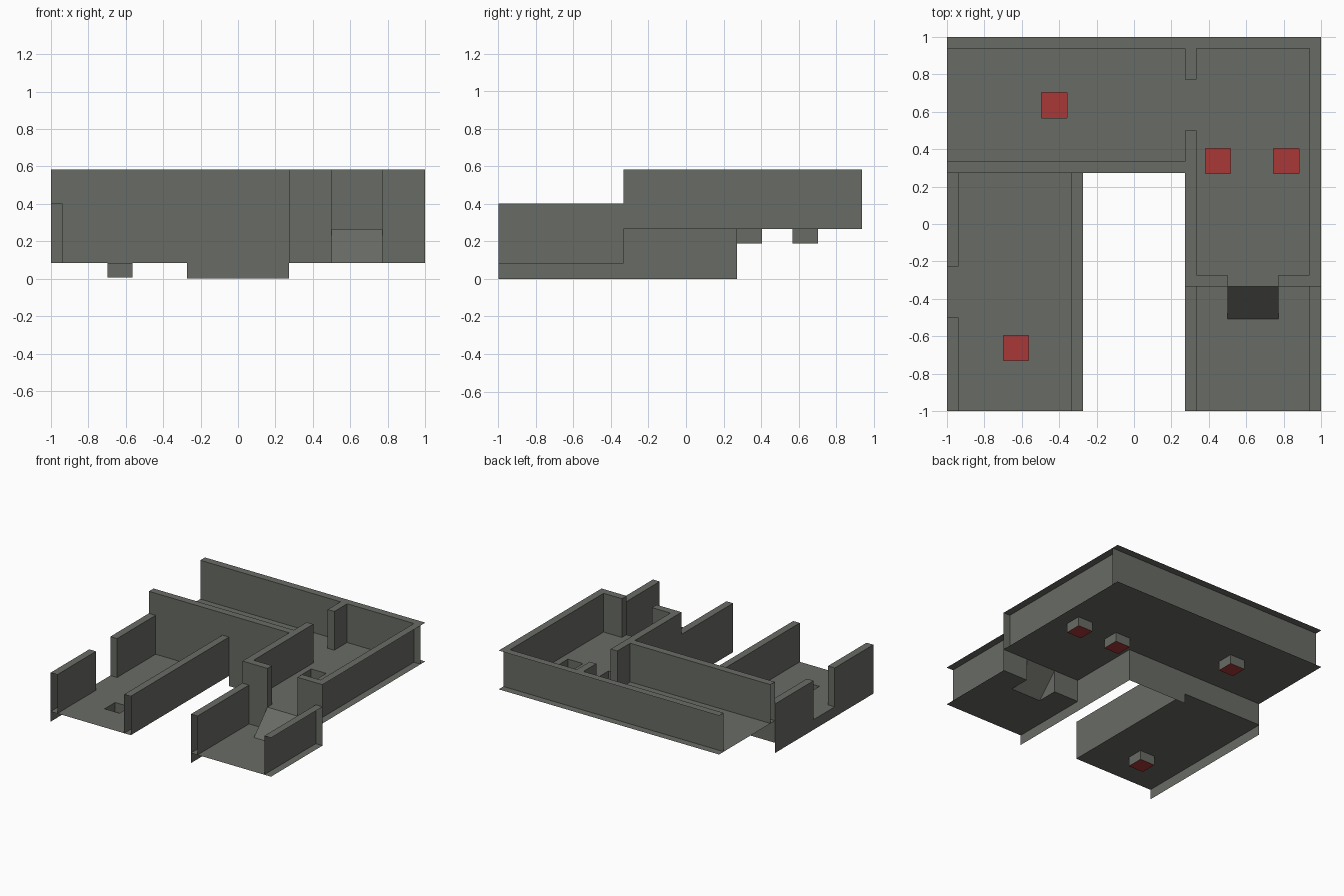
import bpy, bmesh

if "Cube" in bpy.data.objects:
    bpy.data.objects.remove(bpy.data.objects["Cube"])

# ---- main dimensions -------------------------------------------------
A, B, E = 0.273, 0.333, 0.939        # outer wall line, inner wall line, outer-edge wall line
LOW, LOW_TOP = 0.083, 0.402          # lower floor and wall top
UP, UP_TOP = 0.265, 0.583            # upper floor and wall top
PIT, DEPTH = 0.068, 0.076            # half width and depth of floor pits
R0, R1, RY = 0.50, 0.773, -0.508     # ramp sides and foot

def material(name, rgb):
    m = bpy.data.materials.new(name)
    m.diffuse_color = (*rgb, 1)
    m.use_nodes = True
    m.node_tree.nodes["Principled BSDF"].inputs["Base Color"].default_value = m.diffuse_color
    return m

GREY = material("concrete grey", (0.14, 0.148, 0.13))
RED = material("pit red", (0.40, 0.038, 0.038))

def panel(axis, c, u, v, sign=1):
    """Flat rectangle at axis=c, facing the sign direction."""
    pts = [(u[0], v[0]), (u[1], v[0]), (u[1], v[1]), (u[0], v[1])]
    if axis == 'x':
        q = [(c, a, b) for a, b in pts]
    elif axis == 'y':
        q = [(a, c, b) for a, b in reversed(pts)]
    else:
        q = [(a, b, c) for a, b in pts]
    return q if sign > 0 else q[::-1]

def part(name, faces, mat=GREY):
    bm = bmesh.new()
    for f in faces:
        bm.faces.new([bm.verts.new(p) for p in f])
    bmesh.ops.remove_doubles(bm, verts=bm.verts, dist=1e-5)
    me = bpy.data.meshes.new(name)
    bm.to_mesh(me)
    bm.free()
    me.materials.append(mat)
    ob = bpy.data.objects.new(name, me)
    bpy.context.collection.objects.link(ob)
    return ob

def floor(name, z, areas, holes):
    """Union of rectangles (x0,x1,y0,y1) minus holes, cut on a grid."""
    rects = areas + holes
    xs = sorted({x for r in rects for x in r[:2]})
    ys = sorted({y for r in rects for y in r[2:]})
    def inside(r, x, y):
        return r[0] < x < r[1] and r[2] < y < r[3]
    faces = []
    for x in zip(xs, xs[1:]):
        for y in zip(ys, ys[1:]):
            mx, my = sum(x) / 2, sum(y) / 2
            if any(inside(r, mx, my) for r in areas) and not any(inside(r, mx, my) for r in holes):
                faces.append(panel('z', z, x, y))
    part(name, faces)

def wall(name, axis, lo, hi, span, z, top, lo_z=None, hi_z=None, ends=(0, 0)):
    """Wall shell with a cap; lo_z / hi_z = bottom of each side, None leaves that side open."""
    f = []
    if lo_z is not None:
        f.append(panel(axis, lo, span, (lo_z, top), -1))
    if hi_z is not None:
        f.append(panel(axis, hi, span, (hi_z, top), 1))
    other = 'y' if axis == 'x' else 'x'
    f.append(panel('z', top, (lo, hi), span) if axis == 'x' else panel('z', top, span, (lo, hi)))
    for i, sg in ((0, -1), (1, 1)):
        if ends[i]:
            f.append(panel(other, span[i], (lo, hi), (z, top), sg))
    part(name, f)

# ---- floors and pits -------------------------------------------------
def box(cx, cy):
    return (cx - PIT, cx + PIT, cy - PIT, cy + PIT)

upper_pits = [box(-0.427, 0.635), box(0.449, 0.337), box(0.815, 0.337)]
lower_pits = [box(-0.631, -0.663)]
floor("upper_floor", UP, [(-1, 1, A, 1), (A, 1, -B, A)], upper_pits)
floor("left_wing_floor", LOW, [(-1, -A, -1, A)], lower_pits)
floor("right_wing_floor", LOW, [(A, 1, -1, -B)], [(R0, R1, RY, -B)])

for i, (r, z) in enumerate([(p, UP) for p in upper_pits] + [(p, LOW) for p in lower_pits]):
    x, y, h = r[:2], r[2:], (z - DEPTH, z)
    part(f"pit_sides_{i}", [panel('x', x[0], y, h, -1), panel('x', x[1], y, h),
                            panel('y', y[0], x, h, -1), panel('y', y[1], x, h)])
    part(f"pit_bottom_{i}", [panel('z', z - DEPTH, x, y)], RED)

# ---- upper level walls -----------------------------------------------
wall("back_wall", 'y', E, 1, (-1, 1), UP, UP_TOP, lo_z=UP)
wall("room_right_wall", 'x', E, 1, (-B, E), UP, UP_TOP, lo_z=UP)
wall("corridor_front_wall", 'y', A, B, (-1, A), UP, UP_TOP, lo_z=UP, hi_z=UP)
wall("room_left_wall", 'x', A, B, (-B, 0.5), UP, UP_TOP, lo_z=UP, hi_z=UP, ends=(0, 1))
wall("door_stub_wall", 'x', A, B, (0.773, E), UP, UP_TOP, lo_z=UP, hi_z=UP, ends=(1, 0))
wall("room_front_wall_left", 'y', -B, -A, (B, R0), UP, UP_TOP, lo_z=LOW, hi_z=UP, ends=(0, 1))
wall("room_front_wall_right", 'y', -B, -A, (R1, E), UP, UP_TOP, lo_z=LOW, hi_z=UP, ends=(1, 0))
part("room_front_corners", [panel('y', -B, (A, B), (LOW, UP_TOP), -1),
                            panel('y', -B, (E, 1), (LOW, UP_TOP), -1)])

# ---- faces below the upper floor -------------------------------------
part("corridor_skirt", [panel('y', A, (-A, A), (0, UP), -1),
                        panel('y', A, (-1, -A), (LOW, UP), -1)])
part("room_skirt", [panel('x', A, (-B, A), (0, UP), -1)])

# ---- lower wing walls ------------------------------------------------
wall("left_wing_outer_wall_front", 'x', -1, -E, (-1, -0.5), LOW, LOW_TOP, lo_z=0, hi_z=LOW, ends=(0, 1))
wall("left_wing_outer_wall_back", 'x', -1, -E, (-0.227, A), LOW, LOW_TOP, lo_z=0, hi_z=LOW, ends=(1, 0))
part("left_wing_door_skirt", [panel('x', -1, (-0.5, -0.227), (0, LOW), -1)])
wall("left_wing_inner_wall", 'x', -B, -A, (-1, A), LOW, LOW_TOP, lo_z=LOW, hi_z=LOW)
wall("right_wing_left_wall", 'x', A, B, (-1, -B), LOW, LOW_TOP, lo_z=0, hi_z=LOW)
wall("right_wing_right_wall", 'x', E, 1, (-1, -B), LOW, LOW_TOP, lo_z=LOW)

# ---- ramp joining the two levels -------------------------------------
part("ramp", [[(R0, RY, LOW), (R1, RY, LOW), (R1, -B, UP), (R0, -B, UP)],
              [(R0, RY, LOW), (R0, -B, UP), (R0, -B, LOW)],
              [(R1, RY, LOW), (R1, -B, LOW), (R1, -B, UP)]])
